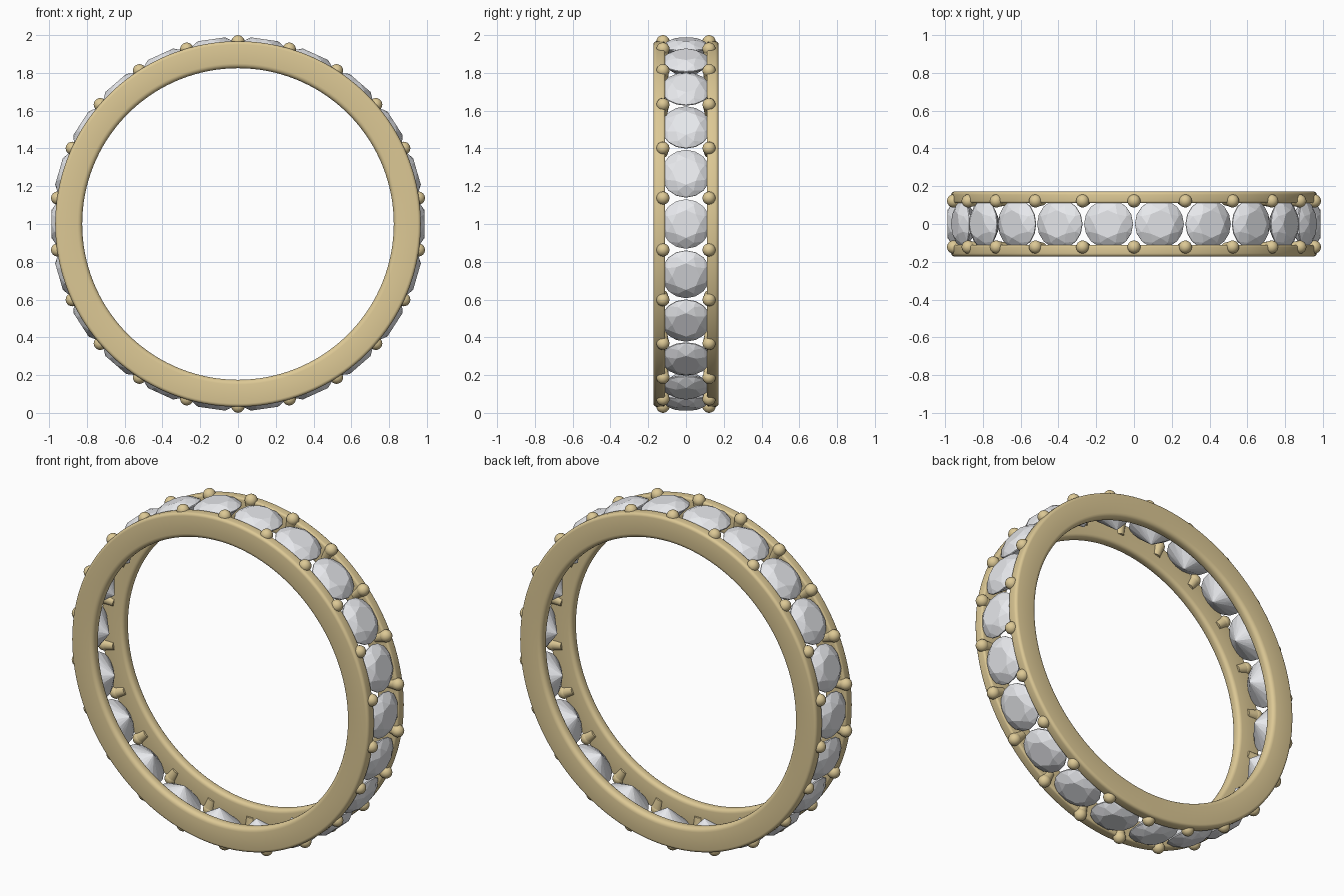
import bpy, bmesh
from math import sin, cos, pi, radians
from mathutils import Matrix, Vector

if "Cube" in bpy.data.objects:
    bpy.data.objects.remove(bpy.data.objects["Cube"])

N = 22                       # stones around the band
CZ = 1.0                     # height of the ring centre
STEP = 2 * pi / N


def material(name, col):
    m = bpy.data.materials.new(name)
    m.diffuse_color = col
    m.use_nodes = True
    m.node_tree.nodes["Principled BSDF"].inputs["Base Color"].default_value = m.diffuse_color
    return m


gold = material("gold", (0.72, 0.58, 0.30, 1))
clear = material("clear_stone", (0.80, 0.81, 0.84, 1))


def finish(bm, name, mat, smooth=None, mirror=False):
    bmesh.ops.recalc_face_normals(bm, faces=bm.faces)
    me = bpy.data.meshes.new(name)
    bm.to_mesh(me)
    bm.free()
    me.materials.append(mat)
    ob = bpy.data.objects.new(name, me)
    bpy.context.collection.objects.link(ob)
    ob.location.z = CZ
    if mirror:
        ob.modifiers.new("mirror_y", 'MIRROR').use_axis = (False, True, False)
        ob.modifiers["mirror_y"].use_mirror_merge = False
    if smooth:
        bpy.context.view_layer.objects.active = ob
        ob.select_set(True)
        bpy.ops.object.shade_smooth_by_angle(angle=radians(smooth))
        ob.select_set(False)
    return ob


def corner(r, y, rad, start):
    """Quarter-round corner of the rail section, centred at (r, y)."""
    return [(r + rad * cos(start + i * pi / 8), y + rad * sin(start + i * pi / 8))
            for i in range(5)]


def around(angle):
    """Frame whose z axis points radially outward; y stays the ring axis."""
    return Matrix.Rotation(angle, 4, 'Y')


# side rails: rounded section turned about the y axis
section = (corner(0.951, 0.155, 0.017, 0) + corner(0.850, 0.147, 0.025, pi / 2)
           + corner(0.847, 0.132, 0.022, pi) + corner(0.956, 0.122, 0.012, 1.5 * pi))
bm = bmesh.new()
SEG = 132
rings = [[bm.verts.new((r * sin(2 * pi * s / SEG), y, r * cos(2 * pi * s / SEG)))
          for r, y in section] for s in range(SEG)]
for s in range(SEG):
    a, b = rings[s], rings[(s + 1) % SEG]
    for i in range(len(section)):
        j = (i + 1) % len(section)
        bm.faces.new((a[i], a[j], b[j], b[i]))
finish(bm, "side_rails", gold, 40, True)

# prongs with round bead tips, between each pair of stones
bm = bmesh.new()
for k in range(N):
    rot = around(k * STEP)
    bmesh.ops.create_uvsphere(bm, u_segments=16, v_segments=10, radius=0.035,
                              matrix=rot @ Matrix.Translation((0, 0.122, 0.965)))
    bmesh.ops.create_cone(bm, cap_ends=True, segments=14, radius1=0.024, radius2=0.033,
                          depth=0.07, matrix=rot @ Matrix.Translation((0, 0.122, 0.93)))
finish(bm, "bead_prongs", gold, 40, True)

# brilliant-cut stone: table, crown, girdle and pavilion levels
R = 0.131


def level(n, r, z, offset=0):
    return [Vector((R * r * cos(2 * pi * i / n + offset), R * r * sin(2 * pi * i / n + offset), z))
            for i in range(n)]


points = (level(8, 0.56, 0.988) + level(8, 0.82, 0.970, pi / 8)
          + level(16, 1.0, 0.948) + level(16, 1.0, 0.942)
          + level(8, 0.30, 0.868, pi / 8) + [Vector((0, 0, 0.838))])
for k in range(N):
    bm = bmesh.new()
    rot = around((k + 0.5) * STEP)
    for p in points:
        bm.verts.new(rot @ p)
    bmesh.ops.convex_hull(bm, input=bm.verts)
    finish(bm, f"stone_{k + 1}", clear)
